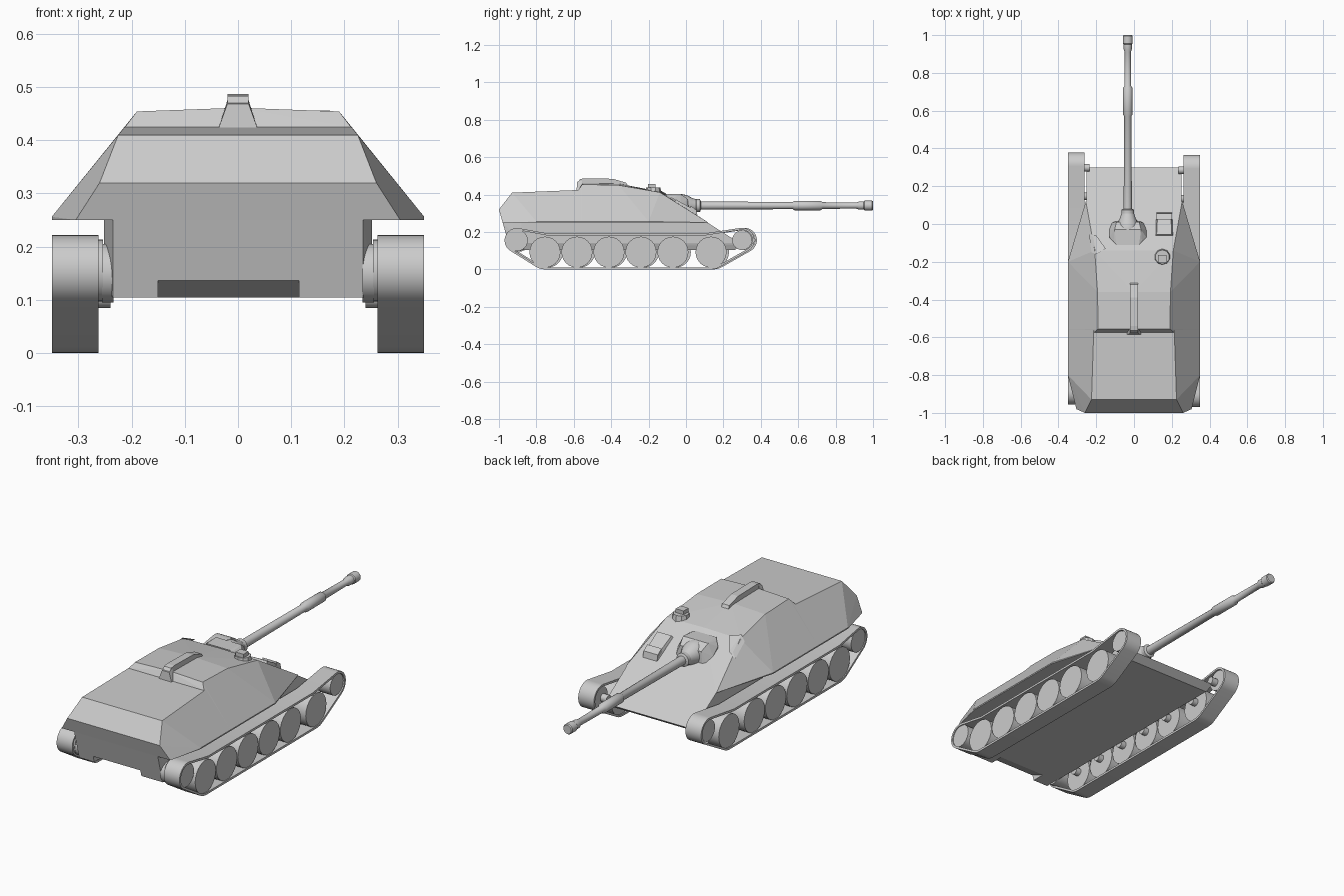
import bpy, bmesh, math
from mathutils import Matrix

if "Cube" in bpy.data.objects:
    bpy.data.objects.remove(bpy.data.objects["Cube"])


def finish(bm, name, smooth=False):
    bmesh.ops.recalc_face_normals(bm, faces=bm.faces)
    me = bpy.data.meshes.new(name)
    bm.to_mesh(me)
    bm.free()
    ob = bpy.data.objects.new(name, me)
    bpy.context.collection.objects.link(ob)
    if smooth:
        bpy.ops.object.select_all(action='DESELECT')
        bpy.context.view_layer.objects.active = ob
        ob.select_set(True)
        bpy.ops.object.shade_smooth_by_angle(angle=math.radians(35))
    return ob


def sym(pts):
    return pts + [(-x, y, z) for x, y, z in pts if x != 0]


def solid(name, pts):
    """Faceted convex solid around a few corner points."""
    bm = bmesh.new()
    for p in pts:
        bm.verts.new(p)
    res = bmesh.ops.convex_hull(bm, input=bm.verts)
    junk = {g for g in res['geom_interior'] + res['geom_unused']
            if isinstance(g, bmesh.types.BMVert)}
    bmesh.ops.delete(bm, geom=list(junk), context='VERTS')
    bmesh.ops.dissolve_limit(bm, angle_limit=0.02, verts=bm.verts, edges=bm.edges)
    return finish(bm, name)


def prism(name, profile, x0, x1):
    """Extrude a (y, z) outline along x."""
    bm = bmesh.new()
    a = [bm.verts.new((x0, y, z)) for y, z in profile]
    b = [bm.verts.new((x1, y, z)) for y, z in profile]
    n = len(a)
    bm.faces.new(a)
    bm.faces.new(b)
    for i in range(n):
        bm.faces.new((a[i], a[(i + 1) % n], b[(i + 1) % n], b[i]))
    return finish(bm, name)


def lathe_y(name, profile, x, z, n=20):
    """Revolve (y, radius) pairs around an axis along y."""
    bm = bmesh.new()
    rings = [[bm.verts.new((x + r * math.cos(2 * math.pi * i / n), y,
                            z + r * math.sin(2 * math.pi * i / n)))
              for i in range(n)] for y, r in profile]
    bm.faces.new(rings[0])
    bm.faces.new(rings[-1])
    for p, q in zip(rings, rings[1:]):
        for i in range(n):
            j = (i + 1) % n
            bm.faces.new((p[i], p[j], q[j], q[i]))
    return finish(bm, name, True)


def wheel(name, x0, x1, y, z, r, n=24):
    bm = bmesh.new()
    m = Matrix.Translation(((x0 + x1) / 2, y, z)) @ Matrix.Rotation(math.pi / 2, 4, 'Y')
    bmesh.ops.create_cone(bm, cap_ends=True, segments=n, radius1=r, radius2=r,
                          depth=abs(x1 - x0), matrix=m)
    return finish(bm, name, True)


# Casemate: lower engine deck at the rear, raised fighting compartment ahead
solid('engine_deck', sym([(.225, -.93, .41), (.26, -1, .32), (.305, -.98, .25),
                          (.35, -.8, .25), (.35, -.56, .25), (.35, -.56, .256),
                          (.35, -.8, .256), (.22, -.73, .412), (.213, -.56, .425)]))
solid('casemate', sym([(.35, -.56, .25), (.35, -.56, .256), (.212, -.575, .425),
                       (.19, -.555, .454), (0, -.555, .461), (.193, -.36, .45),
                       (0, -.36, .458), (.35, -.2, .25), (.35, -.2, .256),
                       (.255, .12, .25), (.208, -.14, .412), (0, -.14, .416)]))

# Lower hull with a notch under the tail
hull = solid('lower_hull', sym([(.235, -.98, .25), (.235, -.94, .104), (.252, -.88, .25),
                                (.252, -.88, .14), (.252, .115, .25), (.252, .28, .14),
                                (.25, .3, .132), (.238, .262, .104), (.238, -.88, .104)]))
cut = prism('tail_cutter', [(-.99, .136), (-.948, .136), (-.86, .10), (-.86, .08), (-.99, .08)],
            -.15, .115)
cut.hide_render = True
cut.hide_set(True)
mod = hull.modifiers.new('notch', 'BOOLEAN')
mod.operation = 'DIFFERENCE'
mod.object = cut

# Roof bar with its flared foot on the deck step
prism('roof_bar', [(-.585, .425), (-.58, .465), (-.565, .483), (-.54, .487), (-.39, .484),
                   (-.32, .463), (-.31, .445), (-.5, .445)], -.02, .02)
solid('roof_bar_foot', sym([(.036, -.585, .424), (.036, -.555, .424), (.02, -.582, .468),
                            (.02, -.555, .475)]))

# Gun barrel, mantlet and collar
GX, GZ = -.033, .341
lathe_y('gun_barrel', [(-.05, .03), (.05, .03), (.055, .034), (.075, .034), (.08, .022),
                       (.57, .019), (.58, .025), (.72, .025), (.73, .018), (.91, .016),
                       (.925, .022), (.95, .022), (.955, .026), (.995, .026), (1, .022)], GX, GZ)
lathe_y('gun_collar', [(-.09, .055), (-.03, .063), (.005, .056), (.03, .042), (.06, .032)], GX, GZ)
mantlet = solid('mantlet', [(GX + s * w, y, z) for s in (-1, 1) for w, y, z in
                            [(.085, -.09, .3), (.075, -.09, .397), (.06, -.11, .403),
                             (.098, -.07, .38), (.098, -.03, .345), (.07, -.03, .404),
                             (.085, .005, .32), (.06, .01, .375), (.07, .015, .3)]])

# Raised lip on the left edge of the front slope
solid('slope_lip', [(-.238, -.055, .35), (-.2, -.06, .378), (-.225, -.15, .40),
                    (-.15, -.13, .418), (-.20, -.16, .425), (-.215, -.07, .375)])


# Driver hatch lying on the front slope
def slope(y, h):
    return .412 - .636 * (y + .14) + h


solid('driver_hatch', [(x, y, slope(y, h)) for x, y, h in
                       [(.11, -.065, -.01), (.21, -.065, -.01), (.205, .062, -.01),
                        (.115, .062, -.01), (.12, -.055, .016), (.2, -.055, .016),
                        (.195, .045, .024), (.125, .045, .024)]])
solid('hatch_visor', [(x, y, slope(y, h)) for x in (.12, .2)
                      for y, h in [(.02, 0), (.062, 0), (.025, .032), (.055, .03)]])

# Roof periscope
bm = bmesh.new()
bmesh.ops.create_cone(bm, cap_ends=True, segments=10, radius1=.044, radius2=.038, depth=.03,
                      matrix=Matrix.Translation((.15, -.175, .422)))
finish(bm, 'periscope_ring')
bm = bmesh.new()
bmesh.ops.create_cube(bm, size=1, matrix=Matrix.Translation((.15, -.183, .436)) @
                      Matrix.Diagonal((.045, .04, .04, 1)))
finish(bm, 'periscope_head')


# Running gear, the left side set slightly further forward
def arc(cy, cz, r, a0, a1, n):
    return [(cy + r * math.cos(math.radians(a0 + (a1 - a0) * i / n)),
             cz + r * math.sin(math.radians(a0 + (a1 - a0) * i / n))) for i in range(n + 1)]


def track_path(t):
    return (arc(-.904, .155, .066 - t, 80, 238, 12) + arc(-.754, .092, .092 - t, 238, 270, 4)
            + arc(.134, .092, .092 - t, 270, 301, 4) + arc(.3, .156, .066 - t, 301, 457, 12)
            + [(.1, .192 - t), (-.74, .192 - t)])


ROAD = [-.754, -.583, -.412, -.241, -.07, .134]
for side, s, dy in (('right', 1, 0), ('left', -1, .013)):
    bm = bmesh.new()
    loops = [[bm.verts.new((s * x, y + dy, z)) for y, z in track_path(t)]
             for x, t in ((.262, 0), (.35, 0), (.35, .011), (.262, .011))]
    n = len(loops[0])
    for k in range(4):
        p, q = loops[k], loops[(k + 1) % 4]
        for i in range(n):
            j = (i + 1) % n
            bm.faces.new((p[i], p[j], q[j], q[i]))
    finish(bm, side + '_track', True)
    for i, y in enumerate(ROAD):
        wheel(f'{side}_road_wheel_{i + 1}', s * .268, s * .345, y + dy, .092, .083)
        wheel(f'{side}_axle_{i + 1}', s * .24, s * .27, y + dy, .105, .02, 12)
    wheel(side + '_drive_wheel', s * .254, s * .345, -.904 + dy, .155, .058)
    wheel(side + '_drive_hub', s * .234, s * .256, -.904 + dy, .15, .055)
    wheel(side + '_idler_wheel', s * .268, s * .345, .3 + dy, .156, .053)
    wheel(side + '_idler_axle', s * .235, s * .27, .285 + dy, .15, .02, 12)
